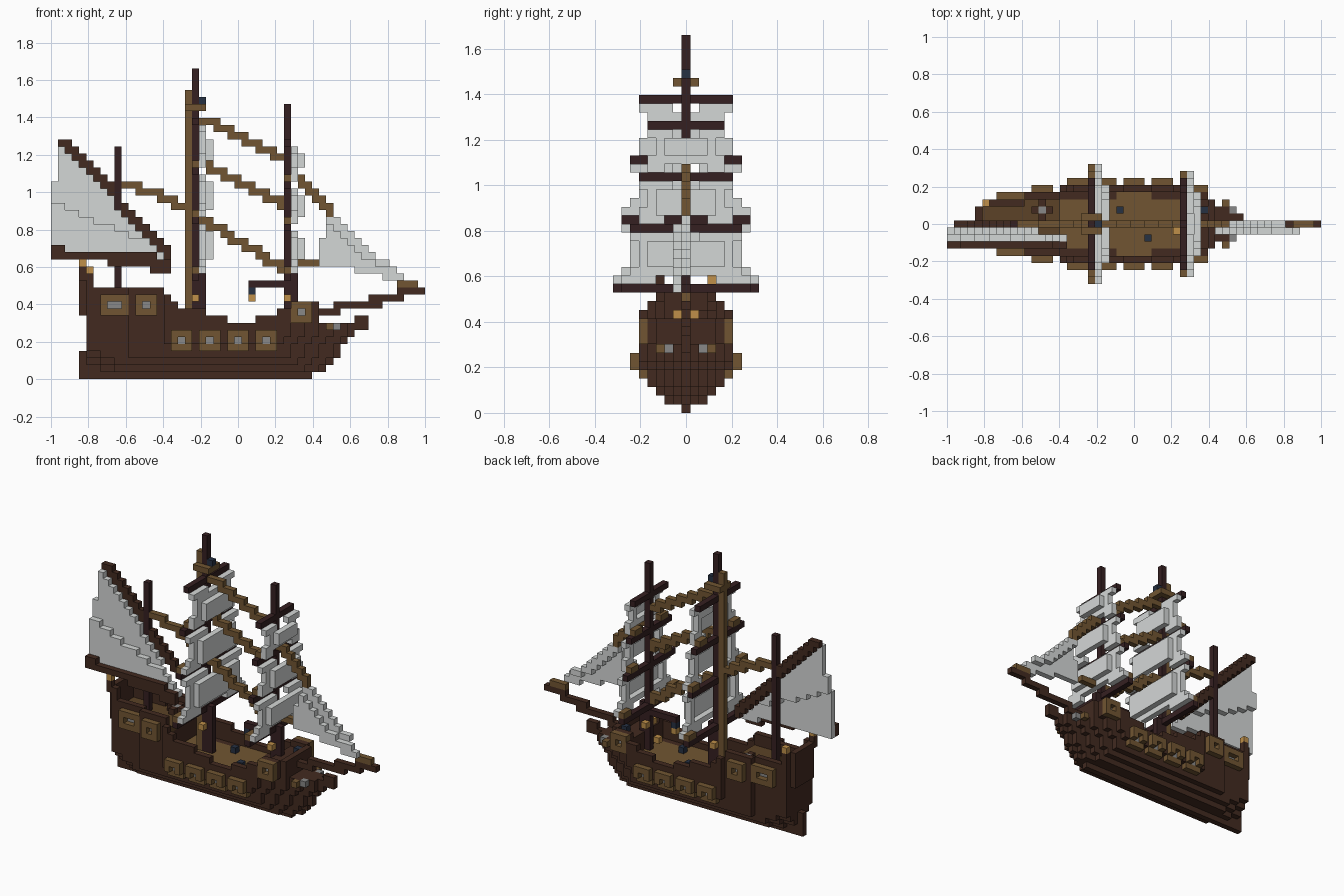
import bpy, bmesh
from mathutils import Vector

if "Cube" in bpy.data.objects:
    bpy.data.objects.remove(bpy.data.objects["Cube"])

U = 2 / 53          # block size
taken = set()       # blocks already used by a part


def material(name, *rgb):
    lin = [(c / 255) ** 2.2 for c in rgb] + [1]
    m = bpy.data.materials.new(name)
    m.diffuse_color = lin
    m.use_nodes = True
    m.node_tree.nodes["Principled BSDF"].inputs["Base Color"].default_value = lin
    return m


HULL = material("dark hull wood", 68, 46, 37)
MAST = material("mast wood", 56, 37, 38)
WOOD = material("brown wood", 112, 86, 53)
WORN = material("worn deck wood", 92, 68, 43)
GOLD = material("lantern gold", 190, 143, 75)
NAVY = material("navy cloth", 42, 52, 68)
SAIL = material("sail cloth", 211, 214, 213)
GREY = material("gun metal", 135, 135, 135)

AXES = [Vector(v) for v in ((1, 0, 0), (0, 1, 0), (0, 0, 1))]


def blocks(name, cells, mat):
    """Make one part from grid cells, with faces only on its outside."""
    cells = set(cells) - taken
    taken.update(cells)
    bm, verts = bmesh.new(), {}

    def vert(p):
        key = tuple(round(c) for c in p)
        if key not in verts:
            x, y, z = key
            verts[key] = bm.verts.new(((x - 26.5) * U, (y - 0.5) * U, z * U))
        return verts[key]

    for cell in sorted(cells):
        c = Vector(cell)
        for a in range(3):
            n, s, t = AXES[a], AXES[(a + 1) % 3], AXES[(a + 2) % 3]
            for side in (1, 0):
                near = c + n if side else c - n
                if tuple(int(v) for v in near) in cells:
                    continue
                o = c + n * side
                loop = [o, o + s, o + s + t, o + t]
                bm.faces.new([vert(p) for p in (loop if side else loop[::-1])])
    mesh = bpy.data.meshes.new(name)
    bm.to_mesh(mesh)
    bm.free()
    mesh.materials.append(mat)
    ob = bpy.data.objects.new(name, mesh)
    bpy.context.collection.objects.link(ob)


def box(i0, i1, j0, j1, k0, k1):
    return {(i, j, k) for i in range(i0, i1 + 1)
            for j in range(j0, j1 + 1) for k in range(k0, k1 + 1)}


def mirrored(cells):
    return {(i, s * j, k) for i, j, k in cells for s in (1, -1)}


def line(i0, k0, i1, k1):
    """Stepped spar or rope in the middle plane, each run overlapping the next."""
    cells, last = set(), k0
    for i in range(i0, i1 + 1):
        k = round(k0 + (k1 - k0) * (i - i0) / (i1 - i0))
        cells |= box(i, i, 0, 0, k, last)
        last = k
    return cells


def step(i, table):
    """Value of the first table entry whose limit reaches i."""
    return next(v for limit, v in table if i <= limit)


# Hull shape rules
RAIL = [(5, 15), (15, 13), (16, 12), (17, 11), (21, 10), (24, 9), (28, 8),
        (31, 9), (33, 10), (37, 11), (42, 8)]
PLAN = [(4, 2), (10, 3), (15, 4), (33, 5), (42, 4)]
BOW = [36, 38, 39, 40, 40, 41, 42, 42]
BELLY = [0, 2, 3, 4, 4]


def half_width(i, k):
    bow = BOW[k] if k < len(BOW) else 43
    belly = BELLY[k] if k < len(BELLY) else 5
    w = min(step(i, PLAN), belly, (bow - i + 1) // 2 if i <= bow else -1)
    if k < 9:
        w = min(w, (i - 5) // 2 + max(k - 1, 0) if i > 4 else -1)
    return w


def deck_top(i):
    return step(i, [(15, 11), (33, 7), (37, 10), (42, 9)])


# Gun ports: frames that stand out from the hull side, with a recessed metal centre
frames, guns = set(), set()
for i0, i1, k0 in [(17, 19, 4), (21, 23, 4), (25, 27, 4), (29, 31, 4),
                   (34, 36, 8), (7, 10, 9), (12, 14, 9)]:
    for i in range(i0, i1 + 1):
        for k in range(k0, k0 + 3):
            w = half_width(i, k)
            if i0 < i < i1 and k == k0 + 1:
                guns.add((i, w, k))
            else:
                frames.add((i, w + 1, k))
blocks("gun_port_frames", mirrored(frames), WOOD)
blocks("gun_barrels", mirrored(guns), GREY)

# Hull, decks and rudder
hull, main_deck, stern_deck = set(), set(), set()
for i in range(4, 43):
    for k in range(step(i, RAIL)):
        w = half_width(i, k)
        for j in range(-w, w + 1):
            inside = abs(j) < w and i not in (4, 37)
            if k >= deck_top(i) and inside:
                continue
            planked = inside and k == deck_top(i) - 1 and i < 34
            if planked and i < 16:
                stern_deck.add((i, j, k))
            elif planked and (abs(j) < w - 1 or 23 < i < 29):
                main_deck.add((i, j, k))
            else:
                hull.add((i, j, k))
blocks("hull", hull | box(43, 44, 0, 0, 7, 8), HULL)
blocks("main_deck", main_deck, WOOD)
blocks("stern_deck", stern_deck, WORN)
blocks("rudder_and_keel", box(4, 5, 0, 0, 0, 3) | box(5, 36, 0, 0, 0, 0), HULL)
blocks("stern_lantern_post", box(4, 4, -3, -3, 14, 15), HULL)

# Bowsprit and bow chasers
blocks("bowsprit", box(38, 40, 0, 0, 9, 9) | box(40, 46, 0, 0, 10, 10)
       | box(45, 49, 0, 0, 11, 11) | box(49, 52, 0, 0, 12, 12), HULL)
blocks("bowsprit_cap", box(49, 51, 0, 0, 13, 13), WOOD)
blocks("bow_chaser_mounts", mirrored({(39, 3, 7)}), WOOD)
blocks("bow_chasers", mirrored({(40, 2, 7)}), GREY)

# Masts
blocks("main_mast", box(20, 20, 0, 0, 7, 43) | box(21, 21, 0, 0, 7, 14), MAST)
blocks("fore_mast", box(33, 33, 0, 0, 7, 38) | box(34, 34, 0, 0, 10, 14), MAST)
blocks("mizzen_mast", box(9, 9, 0, 0, 11, 32), MAST)
blocks("main_mast_back_post", box(19, 19, 0, 0, 7, 40), WOOD)
blocks("crows_nest", box(19, 21, -1, 1, 38, 38), WOOD)
blocks("lookout", {(21, 0, 39)}, NAVY)


def square_sail(name, mast, top, bottom, w, bulge):
    """Yard, a billowed sail hanging in front of it and ties at its lower corners."""
    blocks(name + "_yard", box(mast, mast, -w, w, top, top), MAST)
    cloth = set()
    for k in range(bottom, top):
        middle = bottom + 1 < k < top - 1
        for j in range(-w - 1, w + 2):
            a = abs(j)
            if a > w - middle + (k == bottom and w > 5):
                continue
            if k == bottom and a < w // 2 + 1 or k == top - 1 and a < 2:
                continue
            billow = k in bulge and a < w - 1
            cloth.add((mast + 1 + billow, j, k))
    blocks(name + "_sail", cloth, SAIL)
    foot = w + (w > 5)
    blocks(name + "_ties", mirrored(box(mast, mast, foot - 1, foot, bottom, bottom)), WOOD)


square_sail("main_top", 20, 36, 30, 5, range(31, 34))
square_sail("main_middle", 20, 29, 23, 6, range(24, 28))
square_sail("main_lower", 20, 22, 15, 7, range(17, 21))
square_sail("fore_top", 33, 33, 28, 4, range(30, 32))
square_sail("fore_middle", 33, 27, 22, 5, range(23, 26))
square_sail("fore_lower", 33, 21, 15, 6, range(17, 20))
blocks("main_bottom_yard", box(20, 20, -8, 8, 14, 14), MAST)
blocks("fore_bottom_yard", box(33, 33, -7, 7, 14, 14), MAST)

# Rigging
blocks("stays", line(21, 36, 32, 31) | line(21, 30, 32, 24) | line(21, 22, 32, 15)
       | line(10, 27, 18, 24) | line(34, 28, 39, 23)
       | box(35, 37, 0, 0, 16, 16), WOOD)

# Aft sail: gaff, two cloth layers and a boom
gaff = line(1, 33, 16, 17)
blocks("gaff", gaff, HULL)
boom = (box(0, 1, -3, -3, 18, 18) | box(0, 14, -3, -3, 17, 17)
        | box(8, 16, -3, -3, 16, 16) | box(14, 16, -3, -3, 15, 15))
blocks("boom", boom, HULL)
cloth = set()
for i in range(17):
    top = min([k for x, _, k in gaff if x == i], default=28)
    for k in range(16 if i > 13 else 17, top):
        cloth.add((i, -2 if k < 24.5 - 0.42 * i else -1, k))
blocks("aft_sail", cloth, SAIL)

# Jib
jib = set()
for k in range(14, 24):
    right = 39 + int((23 - k) * 1.15)
    left = step(k, [(14, 47), (15, 43), (19, 38), (23, 39)])
    for i in range(left, right + 1):
        jib.add((i, 0 if right - i < 2 and k > 15 else -1, k))
blocks("jib", jib, SAIL)

# Deck fittings
blocks("lantern_arm", box(28, 33, 0, 0, 13, 13), MAST)
blocks("lantern_hanger", {(28, 0, 12)}, NAVY)
blocks("lanterns", {(28, 0, 11), (5, 3, 15), (4, -3, 16), (32, -1, 8)}
       | mirrored({(20, 1, 11), (33, 1, 11)}), GOLD)
blocks("crew", {(24, 2, 7), (28, -2, 7), (36, 2, 10)}, NAVY)
blocks("wheel", {(13, 2, 11)}, GREY)
blocks("wheel_stand", {(12, 2, 11), (14, 2, 11), (13, 1, 11), (13, 3, 11)}, HULL)
